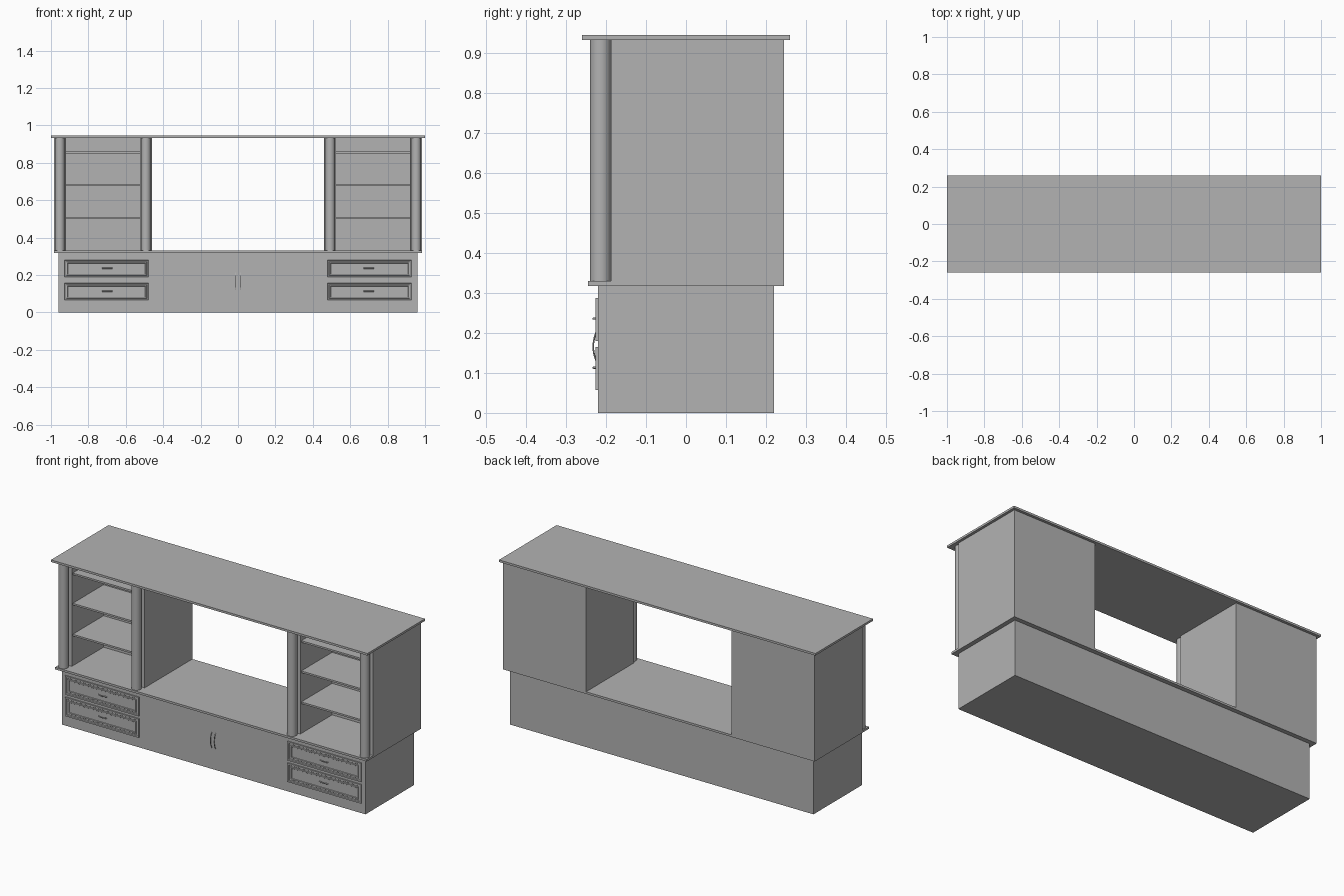
import bpy, bmesh, math
from mathutils import Vector

default = bpy.data.objects.get("Cube")
if default:
    bpy.data.objects.remove(default)

grey = bpy.data.materials.new("cabinet_grey")
grey.use_nodes = True
shade = (0.45, 0.45, 0.45, 1)
grey.diffuse_color = shade
grey.node_tree.nodes["Principled BSDF"].inputs["Base Color"].default_value = shade


def add_object(name, bm):
    mesh = bpy.data.meshes.new(name)
    bm.to_mesh(mesh)
    bm.free()
    mesh.materials.append(grey)
    obj = bpy.data.objects.new(name, mesh)
    bpy.context.collection.objects.link(obj)
    return obj


def box_mesh(x, y, z):
    bm = bmesh.new()
    bmesh.ops.create_cube(bm, size=1)
    for v in bm.verts:
        for i, (lo, hi) in enumerate((x, y, z)):
            v.co[i] = lo if v.co[i] < 0 else hi
    return bm


def box(name, x, y, z):
    return add_object(name, box_mesh(x, y, z))


def mirrored(side, a, b):
    return sorted((side * a, side * b))


def column(name, x, y, radius, z):
    bm = bmesh.new()
    bmesh.ops.create_cone(bm, cap_ends=True, segments=32, radius1=radius,
                          radius2=radius, depth=z[1] - z[0])
    bmesh.ops.translate(bm, verts=bm.verts, vec=(x, y, sum(z) / 2))
    for f in bm.faces:
        f.smooth = len(f.verts) == 4
    return add_object(name, bm)


def drawer_front(name, x, z):
    # Flat frame, sunken groove, raised field and sunken centre panel
    bm = box_mesh(x, (DRAWER_Y, BASE_Y), z)
    face = min(bm.faces, key=lambda f: f.calc_center_median().y)
    for width, step in ((0.012, 0), (0.004, 0.004), (0.008, 0),
                        (0.003, -0.003), (0.007, 0), (0.003, 0.003)):
        bmesh.ops.inset_region(bm, faces=[face], thickness=width)
        for v in face.verts:
            v.co.y += step
    add_object(name, bm)


def pull(name, centre, along, length, reach, radius):
    # Bowed bar whose ends meet the front
    curve = bpy.data.curves.new(name, "CURVE")
    curve.dimensions = "3D"
    curve.bevel_depth = radius
    curve.bevel_resolution = 2
    curve.use_fill_caps = True
    spline = curve.splines.new("POLY")
    steps = 12
    spline.points.add(steps)
    for i, p in enumerate(spline.points):
        t = 2 * i / steps - 1
        co = Vector(centre) + Vector(along) * (t * length / 2)
        co.y -= reach * (1 - t * t)
        p.co = (*co, 1)
    curve.materials.append(grey)
    bpy.context.collection.objects.link(bpy.data.objects.new(name, curve))


BASE_Y, DRAWER_Y = -0.22, -0.227
HUTCH_Y, BACK_Y = -0.178, 0.245
OUTER, INNER, WALL = 0.985, 0.46, 0.065
FLOOR, CEILING = 0.33, 0.933

# Base, counter and top board
box("base_cabinet", (-0.96, 0.96), (BASE_Y, 0.22), (0, 0.318))
box("counter", (-OUTER, OUTER), (-BACK_Y, BACK_Y), (0.318, FLOOR))
box("top_board", (-1, 1), (-0.26, 0.26), (CEILING, 0.945))

for side, label in ((1, "left"), (-1, "right")):
    # Open shelf unit
    opening = mirrored(side, INNER + WALL, OUTER - WALL)
    box(label + "_hutch_back", opening, (0.1, BACK_Y), (FLOOR, CEILING))
    for where, a in (("inner", INNER), ("outer", OUTER - WALL)):
        span = mirrored(side, a, a + WALL)
        box(f"{label}_{where}_wall", span, (HUTCH_Y, BACK_Y), (FLOOR, CEILING))
        box(f"{label}_{where}_pilaster", span, (-0.187, HUTCH_Y), (FLOOR, CEILING))
        column(f"{label}_{where}_column", sum(span) / 2, -0.214, 0.0265, (FLOOR, CEILING))
    for n, z in enumerate((0.5, 0.677, 0.85)):
        box(f"{label}_shelf_{n + 1}", opening, (HUTCH_Y, 0.1), (z, z + 0.01))

    # Two drawers with pulls
    for row, low in (("lower", 0.057), ("upper", 0.18)):
        drawer_front(f"{label}_{row}_drawer", mirrored(side, 0.47, 0.935), (low, low + 0.108))
        pull(f"{label}_{row}_drawer_pull", (side * 0.7, -0.223, low + 0.056),
             (1, 0, 0), 0.056, 0.008, 0.003)

    # Door pull
    pull(label + "_door_pull", (side * 0.012, BASE_Y, 0.166), (0, 0, 1), 0.09, 0.012, 0.002)
